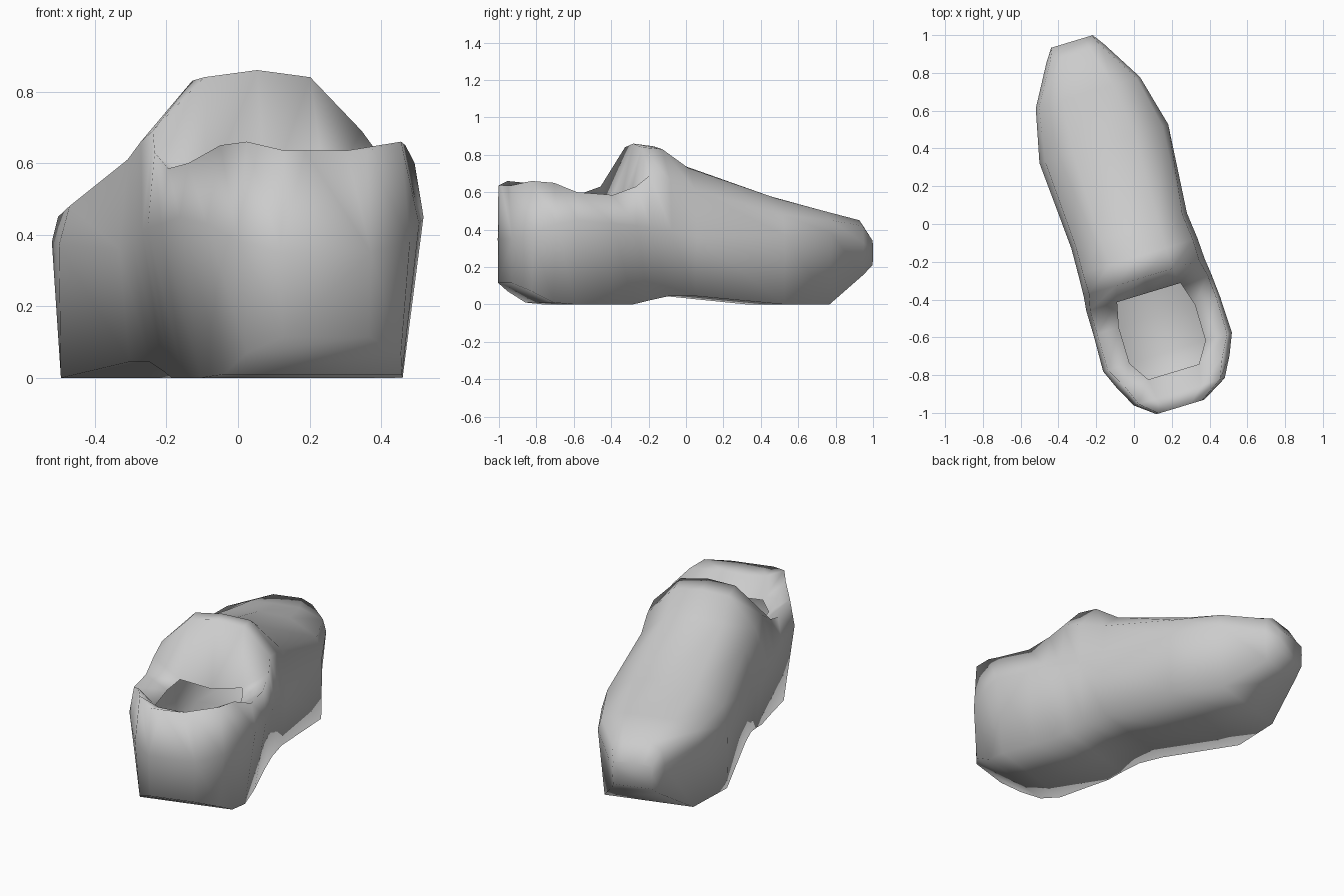
import bpy, bmesh, math

# Cross-sections from toe to heel, taken square to the slanted shoe axis:
# position, middle, half widths (sole, widest, shoulder, top),
# heights (sole, widest, shoulder, top, centre)
SECTIONS = [
    (1.02, -.035, .11, .115, .11, .06, .21, .29, .34, .35, .35),
    (.955, -.035, .14, .160, .14, .08, .155, .33, .42, .45, .45),
    (.736, -.033, .25, .288, .27, .14, 0, .38, .45, .50, .505),
    (.453, -.030, .35, .356, .325, .17, 0, .37, .48, .57, .585),
    (-.026, -.035, .29, .320, .295, .16, .045, .36, .61, .73, .75),
    (-.17, -.030, .28, .330, .305, .155, .045, .39, .66, .83, .845),
    (-.285, -.030, .275, .335, .305, .155, .02, .41, .69, .84, .86),
    (-.37, -.030, .275, .345, .325, .175, 0, .42, .63, .52, .49),
    (-.50, -.025, .285, .350, .33, .21, 0, .43, .585, .51, .50),
    (-.70, -.026, .295, .356, .33, .21, 0, .45, .60, .51, .50),
    (-.81, -.026, .26, .310, .27, .14, .01, .43, .65, .52, .52),
    (-.92, -.027, .225, .251, .225, .12, .07, .38, .66, .61, .60),
    (-.998, -.045, .125, .132, .120, .06, .115, .35, .635, .635, .635),
]
OPENING_FRONT, OPENING_BACK = 7, 10   # section rows bounding the foot opening
C, S = math.cos(math.radians(16.8)), math.sin(math.radians(16.8))


def place(u, v, z):
    """Across / along the shoe axis to world space."""
    return (u * C - v * S, u * S + v * C, z)


def ring(bm, sec):
    v, m, b, w, s, t, zb, zw, zs, zt, zc = sec
    right = [(b, zb), (w, zw), (s, zs), (t, zt)]
    pts = right + [(0, zc)] + [(-h, z) for h, z in reversed(right)]
    return [bm.verts.new(place(m + h, v, z)) for h, z in pts]


# Shoe shell: loft with the foot opening left open at the inner lip
bm = bmesh.new()
rings = [ring(bm, s) for s in SECTIONS]
n = len(rings[0])
for i in range(len(rings) - 1):
    for j in range(n):
        if OPENING_FRONT <= i < OPENING_BACK and j in (3, 4):
            continue
        k = (j + 1) % n
        bm.faces.new((rings[i][j], rings[i][k], rings[i + 1][k], rings[i + 1][j]))
bm.faces.new(rings[0])
bm.faces.new(rings[-1])
bmesh.ops.recalc_face_normals(bm, faces=bm.faces[:])

mesh = bpy.data.meshes.new("shoe_shell")
bm.to_mesh(mesh)
bm.free()
shoe = bpy.data.objects.new("shoe_shell", mesh)
bpy.context.collection.objects.link(shoe)

# Smooth shading all over, including the soft collar edge
bpy.context.view_layer.objects.active = shoe
shoe.select_set(True)
bpy.ops.object.shade_smooth_by_angle(angle=math.radians(150))
